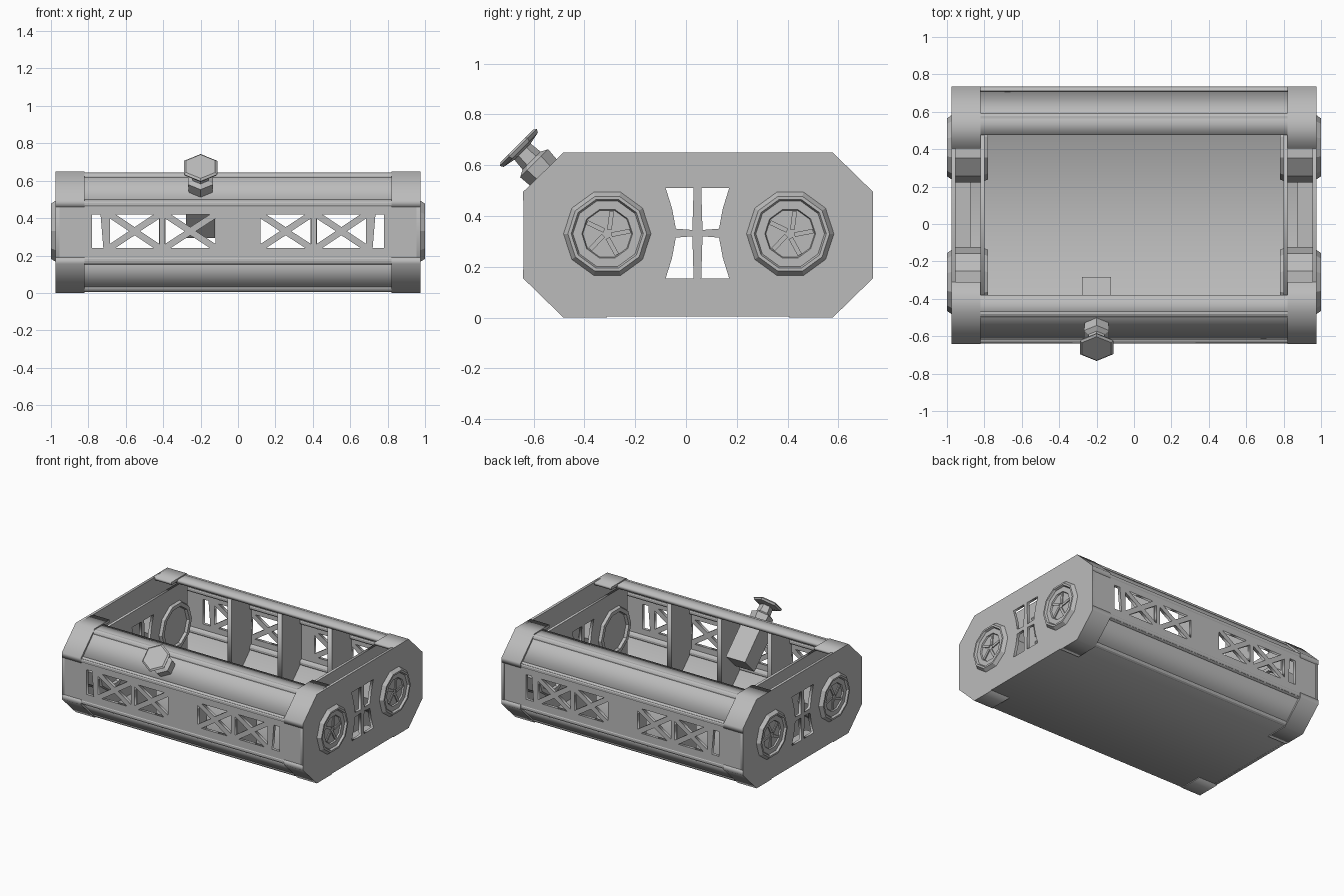
import bpy, bmesh, math
from mathutils import Matrix, Vector

if "Cube" in bpy.data.objects:
    bpy.data.objects.remove(bpy.data.objects["Cube"])

GREY = (0.5, 0.5, 0.5, 1)
mat = bpy.data.materials.new("plain grey")
mat.use_nodes = True
mat.diffuse_color = GREY
mat.node_tree.nodes["Principled BSDF"].inputs["Base Color"].default_value = GREY

MID_Y, HEIGHT = 0.0475, 0.65
WHEEL_Z = 0.33


def add(name, mesh):
    ob = bpy.data.objects.new(name, mesh)
    bpy.context.collection.objects.link(ob)
    mesh.materials.clear()
    mesh.materials.append(mat)
    return ob


def panel(name, loops, thick, plane, offset):
    """Flat sheet with holes: first loop is the outline, the rest are cut out."""
    cu = bpy.data.curves.new(name, "CURVE")
    cu.dimensions, cu.fill_mode, cu.extrude = "2D", "BOTH", thick / 2
    for loop in loops:
        sp = cu.splines.new("POLY")
        sp.points.add(len(loop) - 1)
        for p, (u, v) in zip(sp.points, loop):
            p.co = (u, v, 0, 1)
        sp.use_cyclic_u = True
    tmp = bpy.data.objects.new("tmp", cu)
    bpy.context.collection.objects.link(tmp)
    dg = bpy.context.evaluated_depsgraph_get()
    me = bpy.data.meshes.new_from_object(tmp.evaluated_get(dg))
    bpy.data.objects.remove(tmp)
    if plane == "yz":
        axes = ((0, 0, 1, offset), (1, 0, 0, 0), (0, 1, 0, 0), (0, 0, 0, 1))
    else:
        axes = ((1, 0, 0, 0), (0, 0, -1, offset), (0, 1, 0, 0), (0, 0, 0, 1))
    me.transform(Matrix(axes))
    return add(name, me)


def lathe(name, profile, sides, matrix):
    """Revolve (radius, height) points around local z."""
    bm = bmesh.new()
    rings = []
    for r, h in profile:
        if r == 0:
            rings.append([bm.verts.new((0, 0, h))] * sides)
        else:
            angles = [math.tau * (i + 0.5) / sides for i in range(sides)]
            rings.append([bm.verts.new((r * math.cos(a), r * math.sin(a), h)) for a in angles])
    for a, b in zip(rings, rings[1:]):
        for i in range(sides):
            j = (i + 1) % sides
            quad = list(dict.fromkeys((a[i], a[j], b[j], b[i])))
            bm.faces.new(quad)
    bmesh.ops.recalc_face_normals(bm, faces=bm.faces)
    bm.transform(matrix)
    if matrix.determinant() < 0:
        bmesh.ops.reverse_faces(bm, faces=bm.faces)
    me = bpy.data.meshes.new(name)
    bm.to_mesh(me)
    bm.free()
    return add(name, me)


def box(name, size, matrix):
    bm = bmesh.new()
    bmesh.ops.create_cube(bm, size=1, matrix=matrix @ Matrix.Diagonal((*size, 1)))
    me = bpy.data.meshes.new(name)
    bm.to_mesh(me)
    bm.free()
    return add(name, me)


def flip_y(pts):
    return [(2 * MID_Y - y, z) for y, z in pts]


def flip_z(pts):
    return [(y, HEIGHT - z) for y, z in pts]


# Bottom pan with sloping sides
pan = [(-0.635, 0.17), (-0.475, 0.006), (0.57, 0.006), (0.73, 0.17),
       (0.71, 0.18), (0.56, 0.03), (-0.465, 0.03), (-0.615, 0.18)]
panel("bottom_pan", [pan], 1.94, "yz", 0)

# Upper sloping rims, edge rolls and corner brackets
rim = [(-0.635, 0.48), (-0.475, 0.642), (-0.38, 0.642), (-0.38, 0.615),
       (-0.465, 0.615), (-0.615, 0.47)]
bracket = [(-0.641, 0.46), (-0.641, 0.495), (-0.482, 0.65), (-0.31, 0.65),
           (-0.31, 0.63), (-0.472, 0.63), (-0.622, 0.48), (-0.622, 0.46)]
roll_at = [(-0.616, 0.475), (-0.476, 0.62)]
for side, fy in (("front", list), ("back", flip_y)):
    panel(side + "_rim", [fy(rim)], 1.94, "yz", 0)
    for level, fz in (("upper", list), ("lower", flip_z)):
        for n, (y, z) in enumerate(fy(fz(roll_at))):
            m = Matrix.Translation((0, y, z)) @ Matrix.Rotation(math.pi / 2, 4, "Y")
            lathe(f"{side}_{level}_edge_roll_{n}",
                  [(0, -0.96), (0.024, -0.96), (0.024, 0.96), (0, 0.96)], 12, m)
        for hand, s in (("left", 1), ("right", -1)):
            panel(f"{side}_{level}_{hand}_bracket", [fy(fz(bracket))], 0.155, "yz", s * 0.8975)

# Truss windows in the long walls
LOW, HIGH = 0.24, 0.42
holes = []
for s in (1, -1):
    for a, b in ((0.12, 0.39), (0.42, 0.685)):
        c, z, g, t = (a + b) / 2, (LOW + HIGH) / 2, 0.03, 0.022
        holes += [[(s * x, h) for x, h in tri] for tri in (
            [(a, LOW + t), (c - g, z), (a, HIGH - t)],
            [(b, LOW + t), (c + g, z), (b, HIGH - t)],
            [(a + g, HIGH), (c, z + t), (b - g, HIGH)],
            [(a + g, LOW), (c, z - t), (b - g, LOW)])]
    holes.append([(s * 0.72, LOW), (s * 0.78, LOW), (s * 0.78, HIGH), (s * 0.735, HIGH)])
wall = [(-0.97, 0.16), (0.97, 0.16), (0.97, 0.49), (-0.97, 0.49)]
for side, y in (("front", -0.625), ("back", 0.72)):
    panel(side + "_truss_wall", [wall] + holes, 0.022, "xz", y)

# Upright ribs behind the long walls
rib = [(-0.615, 0.18), (-0.465, 0.03), (-0.385, 0.03), (-0.385, 0.62),
       (-0.465, 0.62), (-0.615, 0.475)]
for n, x in enumerate((-0.405, 0, 0.405)):
    panel(f"front_rib_{n}", [rib], 0.035, "yz", x)
    panel(f"back_rib_{n}", [flip_y(rib)], 0.035, "yz", x)

# End plates with a four-pane waisted window
octagon = [(-0.478, 0.005), (0.573, 0.005), (0.735, 0.17), (0.735, 0.49),
           (0.573, 0.65), (-0.478, 0.65), (-0.64, 0.495), (-0.64, 0.17)]
pane = [(-0.08, 0.51), (-0.055, 0.43), (-0.04, 0.35), (0.025, 0.345), (0.03, 0.51)]
panes = [pane, [(0.09 - y, z) for y, z in pane]]
panes += [[(y, 0.665 - z) for y, z in p] for p in panes]
inner = [(-0.465, 0.03), (0.56, 0.03), (0.56, 0.62), (-0.465, 0.62)]

# Round units: stepped housing with a recessed hub
housing = [(0, 0.82), (0.135, 0.82), (0.145, 0.78), (0.172, 0.78), (0.188, 0.82),
           (0.188, 0.965), (0.172, 0.975), (0.155, 1.0), (0.142, 1.0), (0.135, 0.985),
           (0.1, 0.985), (0.09, 0.96), (0, 0.96)]
for hand, s in (("left", 1), ("right", -1)):
    panel(hand + "_end_plate", [octagon] + panes, 0.02, "yz", s * 0.965)
    panel(hand + "_inner_plate", [inner] + panes, 0.02, "yz", s * 0.81)
    box(hand + "_sill", (0.09, 0.36, 0.1), Matrix.Translation((s * 0.92, MID_Y, 0.08)))
    for end, y in (("front", -0.31), ("back", 0.41)):
        m = (Matrix.Translation((0, y, WHEEL_Z)) @ Matrix.Rotation(s * math.pi / 2, 4, "Y"))
        lathe(f"{hand}_{end}_round_unit", housing, 10, m)
        for k in range(5):
            blade = (m @ Matrix.Rotation(math.tau * k / 5, 4, "Z")
                     @ Matrix.Translation((0.05, 0.02, 0.97)) @ Matrix.Rotation(0.5, 4, "Z"))
            box(f"{hand}_{end}_blade_{k}", (0.075, 0.018, 0.024), blade)

# Filler cap and its shaft box, square to the front slope
axis = Vector((0, -1, 1)).normalized()
tilt = Matrix.Translation((-0.2, -0.555, 0.565)) @ axis.to_track_quat("Z", "X").to_matrix().to_4x4()
lathe("filler_cap", [(0, -0.01), (0.072, -0.01), (0.078, 0.06), (0.05, 0.075), (0.045, 0.125),
                     (0.095, 0.135), (0.103, 0.148), (0.09, 0.157), (0, 0.157)], 6,
      tilt @ Matrix.Rotation(math.pi / 6, 4, "Z"))
box("filler_box", (0.155, 0.155, 0.3), tilt @ Matrix.Translation((0, 0, -0.155)))
